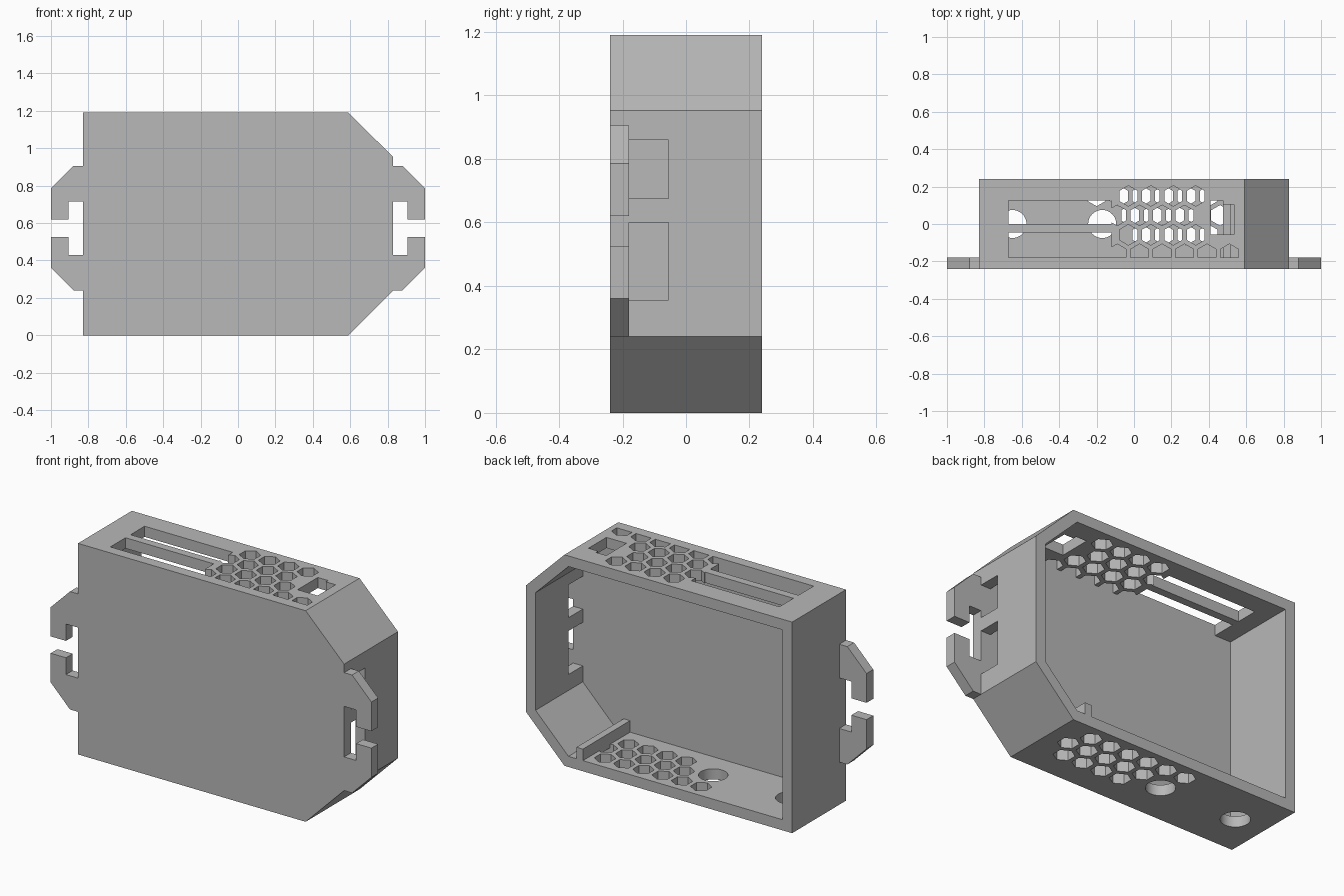
import bpy
import bmesh
import math
from mathutils import Vector

if "Cube" in bpy.data.objects:
    bpy.data.objects.remove(bpy.data.objects["Cube"], do_unlink=True)

# Single plain plastic colour
grey = bpy.data.materials.new("matte_grey")
grey.use_nodes = True
colour = (0.48, 0.48, 0.48, 1)
grey.diffuse_color = colour
grey.node_tree.nodes["Principled BSDF"].inputs["Base Color"].default_value = colour

WALL = 0.06
HALF_DEPTH = 0.24
HEIGHT = 1.19
PLATE = -HALF_DEPTH + WALL      # inner face of the front plate
PITCH, ROW_STEP, HEX_R = 0.12, 0.104, 0.055


def prism(name, points, axis, low, high):
    """Extrude an outline: axis 'y' takes (x, z) points, axis 'z' takes (x, y)."""
    def place(p, d):
        return Vector((p[0], d, p[1])) if axis == "y" else Vector((p[0], p[1], d))
    bm = bmesh.new()
    base = bm.faces.new([bm.verts.new(place(p, low)) for p in points])
    moved = bmesh.ops.extrude_face_region(bm, geom=[base])["geom"]
    shift = place((0, 0), high - low)
    bmesh.ops.translate(bm, vec=shift, verts=[v for v in moved if isinstance(v, bmesh.types.BMVert)])
    bmesh.ops.recalc_face_normals(bm, faces=bm.faces)
    mesh = bpy.data.meshes.new(name)
    bm.to_mesh(mesh)
    bm.free()
    mesh.materials.append(grey)
    ob = bpy.data.objects.new(name, mesh)
    bpy.context.collection.objects.link(ob)
    return ob


def rect(x0, x1, y0, y1):
    return [(x0, y0), (x1, y0), (x1, y1), (x0, y1)]


def ring(x, y, radius, sides):
    """Regular polygon with a corner along y, kept behind the front plate."""
    turn = 2 * math.pi / sides
    return [(x + radius * math.sin(i * turn), max(PLATE, y + radius * math.cos(i * turn)))
            for i in range(sides)]


def combine(target, other, operation):
    mod = target.modifiers.new(operation.lower(), "BOOLEAN")
    mod.operation = operation
    mod.solver = "EXACT"
    mod.object = other
    bpy.context.view_layer.objects.active = target
    bpy.ops.object.modifier_apply(modifier=mod.name)
    bpy.data.objects.remove(other, do_unlink=True)


def cut(points, axis, low, high):
    combine(housing, prism("cutter", points, axis, low, high), "DIFFERENCE")


def shell_outline(inset):
    """Box outline with two chamfered corners on the left side, offset inward."""
    k = inset * math.tan(math.pi / 8)
    return [(-0.83 + inset, inset), (0.59 - k, inset), (0.83 - inset, 0.24 + k),
            (0.83 - inset, 0.953 - k), (0.59 - k, HEIGHT - inset), (-0.83 + inset, HEIGHT - inset)]


# Housing: solid block with hooked mounting ears
housing = prism("housing", shell_outline(0), "y", -HALF_DEPTH, HALF_DEPTH)
ear_half = [(0.80, 0.905), (0.88, 0.905), (1, 0.785), (1, 0.62),
            (0.905, 0.62), (0.905, 0.715), (0.83, 0.715)]
middle = 0.5725
ear = ear_half + [(x, 2 * middle - z) for x, z in reversed(ear_half)]
for side in (1, -1):
    part = prism("mounting_ear", [(side * x, z) for x, z in ear], "y", -HALF_DEPTH, PLATE)
    combine(housing, part, "UNION")

# Hollow interior, open at the back
cut(shell_outline(WALL), "y", PLATE, HALF_DEPTH + 0.1)

# Top openings: two long slots and a stepped socket
top = (HEIGHT - WALL - 0.03, HEIGHT + 0.05)
bottom = (-0.05, WALL + 0.03)
for y0, y1 in ((PLATE, -0.045), (0, 0.125)):
    cut(rect(-0.67, -0.12, y0, y1), "z", *top)
cut([(0.41, -0.055), (0.535, -0.055), (0.535, 0.105), (0.475, 0.105),
     (0.475, 0.125), (0.41, 0.125)], "z", *top)

# Hexagonal vents: (row, first x, count)
top_rows = [(0, -0.03, 4), (1, -0.09, 4), (2, -0.03, 4), (3, -0.09, 6)]
bottom_rows = [(0, -0.20, 6), (1, -0.02, 5), (2, 0.04, 4)]
for rows, span in ((top_rows, top), (bottom_rows, bottom)):
    for row, start, count in rows:
        for i in range(count):
            cut(ring(start + i * PITCH, 0.15 - row * ROW_STEP, HEX_R, 6), "z", *span)

# Round cable holes in the floor
for x in (-0.65, -0.17):
    cut(ring(x, 0, 0.075, 40), "z", *bottom)

# Connector windows in the left wall
for z0, z1 in ((0.355, 0.60), (0.675, 0.86)):
    cut(rect(0.74, 0.88, PLATE, -0.055), "z", z0, z1)

# Low retaining rib on the floor
rib = prism("floor_rib", rect(0.475, 0.515, WALL - 0.02, 0.125), "y", PLATE - 0.02, HALF_DEPTH)
combine(housing, rib, "UNION")

# Keep the hole walls smooth and everything else crisp
bpy.ops.object.select_all(action="DESELECT")
housing.select_set(True)
bpy.context.view_layer.objects.active = housing
bpy.ops.object.shade_smooth_by_angle(angle=math.radians(25))
